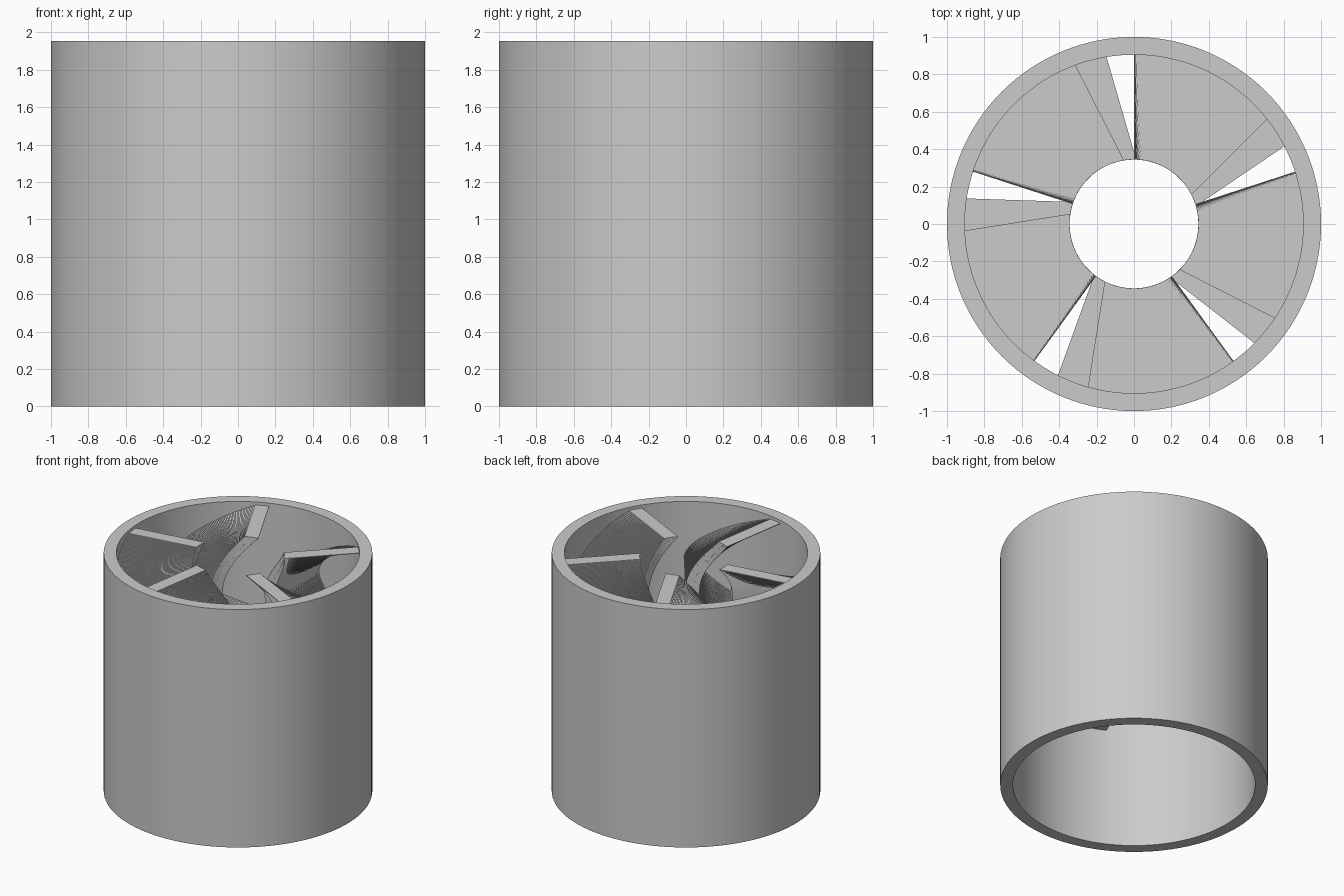
import bpy, bmesh, math

if "Cube" in bpy.data.objects:
    bpy.data.objects.remove(bpy.data.objects["Cube"], do_unlink=True)

HEIGHT, OUTER, INNER = 1.955, 1.0, 0.905
HUB, THICK = 0.345, 0.107          # open core radius, vane thickness
TOP, DEPTH = 1.93, 0.95            # vane top and total vane height
BLADES, STEPS = 5, 195             # one step per degree of the sine sweep
SWING, START = math.radians(45), math.radians(45)

grey = bpy.data.materials.new("plain_grey")
grey.use_nodes = True
colour = (0.6, 0.6, 0.6, 1)
grey.diffuse_color = colour
grey.node_tree.nodes["Principled BSDF"].inputs["Base Color"].default_value = colour


def make_object(name, bm):
    bmesh.ops.recalc_face_normals(bm, faces=bm.faces)
    mesh = bpy.data.meshes.new(name)
    bm.to_mesh(mesh)
    bm.free()
    mesh.materials.append(grey)
    obj = bpy.data.objects.new(name, mesh)
    bpy.context.collection.objects.link(obj)
    return obj


def add_tube(bm, segments=128):
    profile = [(OUTER, 0), (OUTER, HEIGHT), (INNER, HEIGHT), (INNER, 0)]
    rings = []
    for i in range(segments):
        a = math.tau * i / segments
        rings.append([bm.verts.new((r * math.cos(a), r * math.sin(a), z)) for r, z in profile])
    for i, ring in enumerate(rings):
        after = rings[(i + 1) % segments]
        for k in range(4):
            n = (k + 1) % 4
            bm.faces.new((ring[k], after[k], after[n], ring[n]))


def add_slab(bm, angle, z_low, z_high):
    # Thin bar with one radial side, trimmed to the core and the tube wall
    offsets = (0, -THICK / 2, -THICK)
    outline = [(math.sqrt(HUB ** 2 - t * t), t) for t in offsets]
    outline += [(math.sqrt((INNER + 0.01) ** 2 - t * t), t) for t in reversed(offsets)]
    c, s = math.cos(angle), math.sin(angle)
    low, high = [[bm.verts.new((x * c - y * s, x * s + y * c, z)) for x, y in outline]
                 for z in (z_low, z_high)]
    bm.faces.new(low[::-1])
    bm.faces.new(high)
    for k in range(len(outline)):
        n = (k + 1) % len(outline)
        bm.faces.new((low[k], low[n], high[n], high[k]))


# Outer tube
bm = bmesh.new()
add_tube(bm)
tube = make_object("outer_tube", bm)
bpy.context.view_layer.objects.active = tube
tube.select_set(True)
bpy.ops.object.shade_smooth_by_angle(angle=math.radians(30))
tube.select_set(False)

# Stepped swirl vanes
for b in range(BLADES):
    bm = bmesh.new()
    layer = DEPTH / STEPS
    for i in range(STEPS):
        angle = START + math.tau * b / BLADES + SWING * math.sin(math.radians(i))
        z = TOP - i * layer
        add_slab(bm, angle, z - layer, z)
    make_object(f"swirl_vane_{b + 1}", bm)
